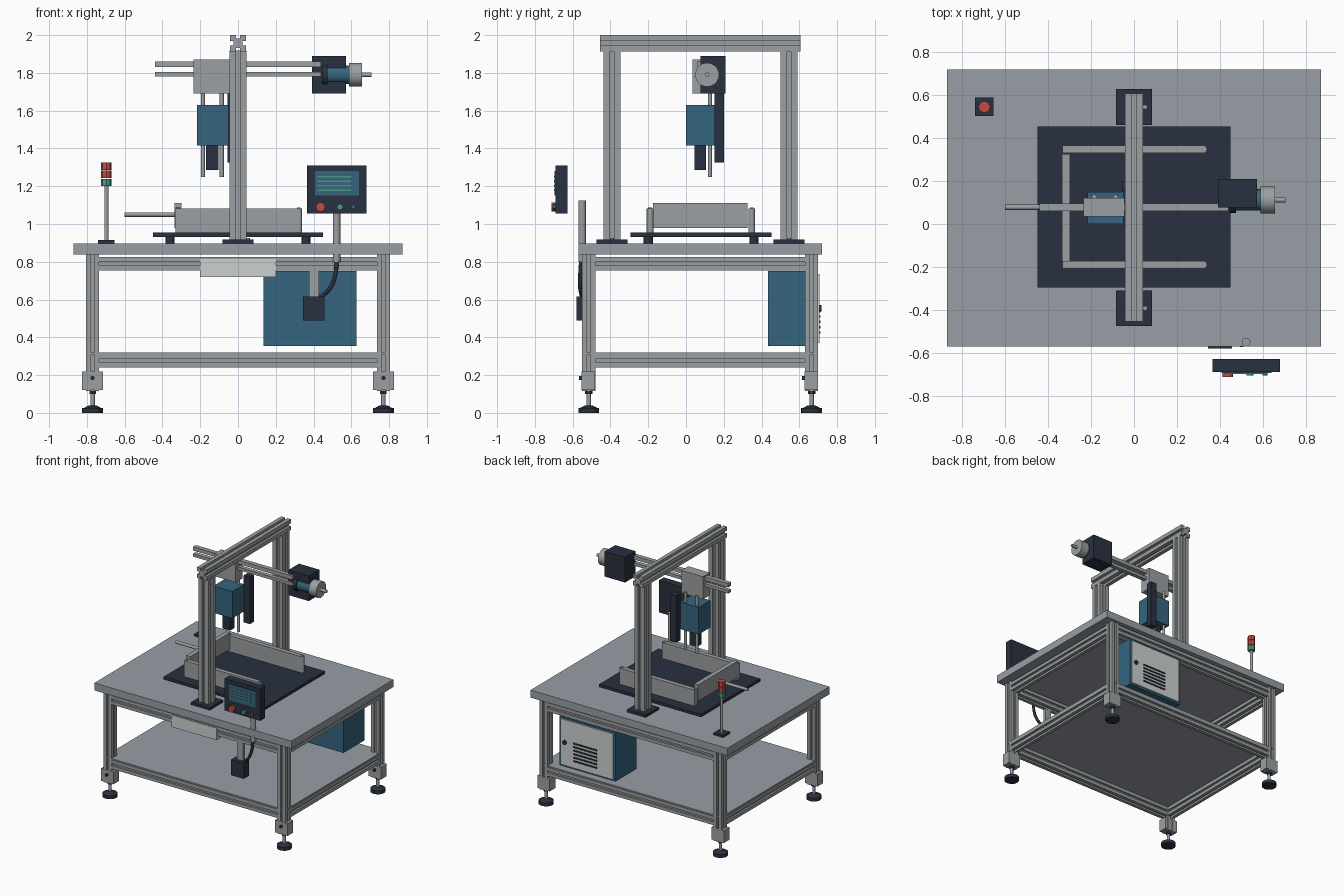
import bpy, bmesh, math
from mathutils import Matrix, Vector

if "Cube" in bpy.data.objects:
    bpy.data.objects.remove(bpy.data.objects["Cube"])


def material(name, r, g, b):
    m = bpy.data.materials.new(name)
    m.use_nodes = True
    m.diffuse_color = (r, g, b, 1)
    bsdf = next(n for n in m.node_tree.nodes if n.type == 'BSDF_PRINCIPLED')
    bsdf.inputs["Base Color"].default_value = (r, g, b, 1)
    return m


TOP = material("table grey", .31, .345, .375)
ALU = material("aluminium", .33, .35, .36)
PALE = material("pale grey", .60, .64, .62)
BLUE = material("steel blue", .035, .13, .21)
DARK = material("dark navy", .022, .03, .05)
RED = material("signal red", .55, .07, .055)
GREEN = material("signal green", .07, .32, .22)

# Matrices turning the local z axis to the named axis
TURN = {'x': Matrix.Rotation(math.pi / 2, 4, 'Y'),
        'y': Matrix.Rotation(-math.pi / 2, 4, 'X'),
        'z': Matrix.Identity(4)}


def finish(name, bm, mat):
    me = bpy.data.meshes.new(name)
    bmesh.ops.recalc_face_normals(bm, faces=bm.faces)
    bm.to_mesh(me)
    bm.free()
    me.materials.append(mat)
    ob = bpy.data.objects.new(name, me)
    bpy.context.collection.objects.link(ob)
    return ob


def box(name, x, y, z, mat):
    """Box from (min, max) ranges."""
    bm = bmesh.new()
    bmesh.ops.create_cube(bm, size=1)
    for v in bm.verts:
        v.co = [r[0] if c < 0 else r[1] for c, r in zip(v.co, (x, y, z))]
    return finish(name, bm, mat)


def rod(name, start, length, radius, mat, axis='z', sides=24, tip=None):
    """Cylinder or cone growing from start along an axis."""
    bm = bmesh.new()
    bmesh.ops.create_cone(bm, cap_ends=True, segments=sides, radius1=radius,
                          radius2=radius if tip is None else tip, depth=length)
    for f in bm.faces:
        f.smooth = len(f.verts) == 4 and sides > 8
    bmesh.ops.translate(bm, verts=bm.verts, vec=(0, 0, length / 2))
    bmesh.ops.transform(bm, verts=bm.verts,
                        matrix=Matrix.Translation(start) @ TURN[axis])
    return finish(name, bm, mat)


def extrusion(name, start, length, width, axis='z'):
    """Slotted aluminium profile along an axis."""
    h, s, d = width / 2, width * .13, width * .22
    side = [(h, -h), (h, -s), (h - d, -s), (h - d, s), (h, s)]
    bm = bmesh.new()
    ring = []
    for k in range(4):
        q = Matrix.Rotation(k * math.pi / 2, 3, 'Z')
        ring += [bm.verts.new(q @ Vector((a, b, 0))) for a, b in side]
    face = bm.faces.new(ring)
    ext = bmesh.ops.extrude_face_region(bm, geom=[face])
    up = [g for g in ext["geom"] if isinstance(g, bmesh.types.BMVert)]
    bmesh.ops.translate(bm, verts=up, vec=(0, 0, length))
    bmesh.ops.transform(bm, verts=bm.verts,
                        matrix=Matrix.Translation(start) @ TURN[axis])
    return finish(name, bm, ALU)


# Table frame
LX, FY, BY, W = .77, -.515, .665, .07
box("table_top", (-.87, .87), (-.57, .72), (.838, .898), TOP)
box("lower_shelf", (-.80, .80), (-.545, .695), (.31, .32), TOP)
for x in (-LX, LX):
    for y in (FY, BY):
        extrusion("table_leg", (x, y, .117), .722, W)
        box("leg_bracket", (x - .055, x + .055), (y - .037, y + .034),
            (.122, .22), ALU)
        rod("bracket_bolt", (x, y - .052, .185), .018, .011, DARK, 'y', 12)
        rod("foot_pad", (x, y, 0), .026, .055, DARK)
        rod("foot_cone", (x, y, .026), .014, .045, DARK, tip=.02)
        rod("foot_stem", (x, y, .03), .09, .012, ALU, sides=16)
        rod("foot_nut", (x, y, .1), .018, .02, DARK, sides=6)
for z in (.275, .79):
    for y in (FY, BY):
        extrusion("long_rail", (-LX + W / 2, y, z), 2 * LX - W, W, 'x')
    for x in (-LX, LX):
        extrusion("cross_rail", (x, FY + W / 2, z), BY - FY - W, W, 'y')

# Gantry frame
for y in (-.392, .545):
    box("post_base", (-.083, .083), (y - .083, y + .083), (.898, .918), DARK)
    rod("base_bolt", (.052, y, .918), .008, .011, ALU, sides=12)
    extrusion("gantry_post", (0, y, .918), 1, .088)
extrusion("gantry_beam", (0, -.455, 1.957), 1.062, .086, 'y')

# Work plate with fixture walls
box("work_plate", (-.45, .45), (-.295, .453), (.932, .955), DARK)
for x in (-.36, .36):
    for y in (-.2, .36):
        rod("plate_spacer", (x, y, .898), .034, .025, DARK, sides=16)
for y in (-.19, .348):
    box("side_wall", (-.332, .325), (y - .018, y + .018), (.955, 1.083), ALU)
    rod("wall_end", (.322, y, .955), .128, .018, ALU)
    for x in (-.318, .322):
        rod("wall_screw", (x, y, 1.083), .004, .010, ALU, sides=12)
box("end_wall", (-.335, -.298), (-.175, .325), (.98, 1.11), ALU)
rod("wall_pin", (-.298, .075, 1.05), .004, .012, ALU, 'x', 16)
rod("push_rod", (-.6, .078, 1.05), .27, .012, ALU, 'x', 16)

# Horizontal axis and drive motor
box("upper_slide", (-.44, .44), (.06, .096), (1.83, 1.86), ALU)
box("lower_slide", (-.44, .44), (.062, .094), (1.78, 1.804), ALU)
box("motor_bracket", (.392, .572), (.077, .21), (1.69, 1.89), DARK)
MY, MZ = .112, 1.79
rod("motor_flange", (.445, MY, MZ), .03, .06, DARK, 'x')
rod("motor_body", (.475, MY, MZ), .115, .05, BLUE, 'x')
rod("motor_cap", (.588, MY, MZ), .068, .063, ALU, 'x', 32)
rod("motor_shaft", (.656, MY, MZ), .05, .012, ALU, 'x', 16)

# Vertical lifting head
box("carriage", (-.235, -.045), (.035, .122), (1.69, 1.87), ALU)
box("head_body", (-.217, -.05), (0, .15), (1.415, 1.63), BLUE)
box("head_tool", (-.17, -.103), (.045, .105), (1.285, 1.415), DARK)
for x in (-.186, -.086):
    rod("guide_rod", (x, .127, 1.25), .46, .011, ALU, sides=16)
box("cable_column", (-.055, 0), (.15, .2), (1.325, 1.7), DARK)

# Signal tower
SX, SY = -.697, .545
box("tower_base", (SX - .043, SX + .043), (SY - .043, SY + .043),
    (.898, .914), DARK)
rod("tower_pole", (SX, SY, .914), .29, .011, ALU, sides=16)
for z, mat in ((1.2, GREEN), (1.243, RED), (1.286, RED)):
    rod("tower_lamp", (SX, SY, z), .039, .028, mat, sides=8)

# Control panel
box("panel_case", (.365, .68), (-.69, -.628), (1.055, 1.31), DARK)
box("panel_screen", (.408, .64), (-.695, -.688), (1.15, 1.28), BLUE)
for i in range(4):
    z = 1.175 + i * .024
    box("screen_line", (.42, .6), (-.699, -.694), (z, z + .007), GREEN)
for x, r, d, mat in ((.437, .024, .025, RED), (.54, .016, .018, GREEN),
                     (.61, .012, .018, BLUE)):
    rod("panel_button", (x, -.688 - d, 1.09), d, r, mat, 'y')
rod("panel_post", (.522, -.55, .8), .325, .02, ALU)

# Foot switch on a hanger, with its cable
box("switch_box", (.345, .457), (-.58, -.515), (.49, .615), DARK)
box("switch_hanger", (.375, .43), (-.55, -.525), (.615, .76), ALU)
curve = bpy.data.curves.new("switch_cable", 'CURVE')
curve.dimensions = '3D'
curve.bevel_depth = .011
curve.bevel_resolution = 2
path = [(.522, -.555, .81), (.515, -.56, .73), (.487, -.56, .66),
        (.435, -.55, .61)]
spline = curve.splines.new('BEZIER')
spline.bezier_points.add(len(path) - 1)
for p, co in zip(spline.bezier_points, path):
    p.co = co
    p.handle_left_type = p.handle_right_type = 'AUTO'
curve.materials.append(DARK)
bpy.context.collection.objects.link(bpy.data.objects.new("switch_cable", curve))

# Front tray
box("front_tray", (-.2, .2), (-.554, -.5), (.72, .815), PALE)

# Electrical cabinet with vented door
box("cabinet", (.135, .628), (.435, .699), (.355, .75), BLUE)
box("cabinet_door", (.15, .613), (.699, .708), (.37, .735), PALE)
rod("door_lock", (.575, .706, .555), .012, .017, DARK, 'y', 16)
for i in range(6):
    z = .42 + i * .028
    box("door_vent", (.29, .5), (.707, .713), (z, z + .012), DARK)
